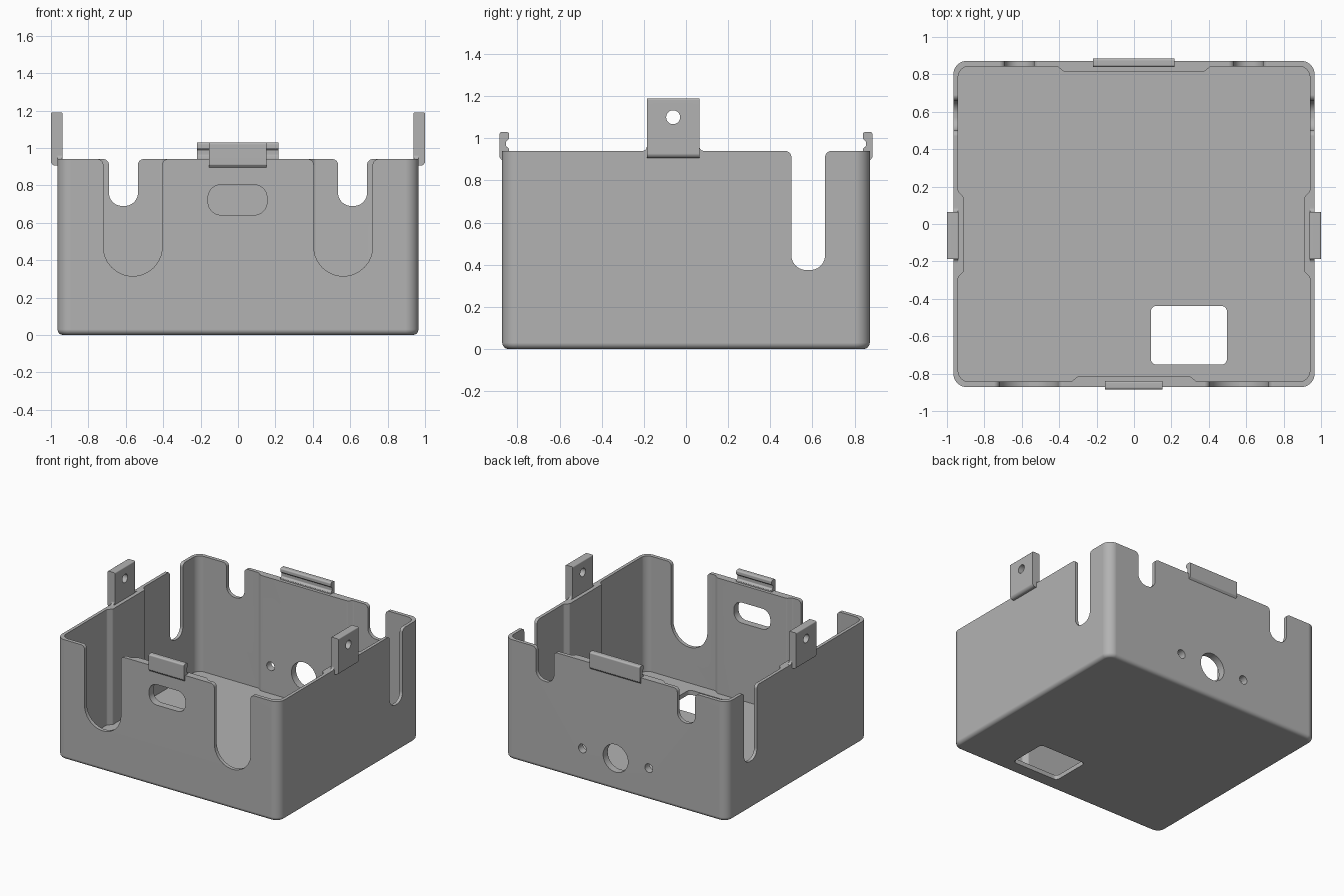
import bpy
import bmesh
import math
from mathutils import Vector

cube = bpy.data.objects.get("Cube")
if cube:
    bpy.data.objects.remove(cube, do_unlink=True)

# Single plastic material
grey = bpy.data.materials.new("grey plastic")
grey.use_nodes = True
COLOUR = (0.45, 0.45, 0.45, 1)
grey.diffuse_color = COLOUR
grey.node_tree.nodes["Principled BSDF"].inputs["Base Color"].default_value = COLOUR

HALF_X, HALF_Y, TOP = 0.965, 0.872, 0.94
FLOOR = 0.035


def rounded(corners, steps=8):
    """Outline from (u, v, radius) corners, each radius replaced by an arc."""
    points = []
    for i, (u, v, r) in enumerate(corners):
        p = Vector((u, v))
        if r == 0:
            points.append(p)
            continue
        a = (Vector(corners[i - 1][:2]) - p).normalized()
        b = (Vector(corners[(i + 1) % len(corners)][:2]) - p).normalized()
        half = a.angle(b) / 2
        centre = p + (a + b).normalized() * r / math.sin(half)
        reach = r / math.tan(half)
        start, end = p + a * reach - centre, p + b * reach - centre
        for k in range(steps + 1):
            points.append(centre + start.lerp(end, k / steps).normalized() * r)
    return points


def rect(u1, v1, u2, v2, r):
    return rounded([(u1, v1, r), (u2, v1, r), (u2, v2, r), (u1, v2, r)])


def disc(u, v, r):
    return rect(u - r, v - r, u + r, v + r, r * 0.998)


def notch(u1, u2, bottom, r, flare=0.03):
    """Open-topped slot with rounded floor and flared rim corners."""
    rim = TOP + 0.0002
    return rounded([(u1, bottom, r), (u2, bottom, r), (u2, rim, flare), (u2 + 0.06, rim, 0),
                    (u2 + 0.06, 1.1, 0), (u1 - 0.06, 1.1, 0), (u1 - 0.06, rim, 0), (u1, rim, flare)])


def prism(name, outline, axis, low, high, bottom_round=0):
    """Extrude an outline along an axis."""
    place = {"X": lambda p, w: (w, p.x, p.y),
             "Y": lambda p, w: (p.x, w, p.y),
             "Z": lambda p, w: (p.x, p.y, w)}[axis]
    bm = bmesh.new()
    base = bm.faces.new([bm.verts.new(place(p, low)) for p in outline])
    edges = list(base.edges)
    moved = bmesh.ops.extrude_face_region(bm, geom=[base], use_keep_orig=True)
    shift = Vector(place(Vector((0, 0)), high - low))
    bmesh.ops.translate(bm, vec=shift, verts=[g for g in moved["geom"] if isinstance(g, bmesh.types.BMVert)])
    bmesh.ops.recalc_face_normals(bm, faces=bm.faces)
    if bottom_round:
        bmesh.ops.bevel(bm, geom=edges, offset=bottom_round, segments=4, profile=0.5, affect="EDGES")
    mesh = bpy.data.meshes.new(name)
    bm.to_mesh(mesh)
    bm.free()
    mesh.materials.append(grey)
    obj = bpy.data.objects.new(name, mesh)
    bpy.context.collection.objects.link(obj)
    return obj


def select(obj):
    bpy.ops.object.select_all(action="DESELECT")
    obj.select_set(True)
    bpy.context.view_layer.objects.active = obj


def cut(obj, outline, axis, low, high):
    cutter = prism("cutter", outline, axis, low, high)
    cutter.hide_render = True
    mod = obj.modifiers.new("cut", "BOOLEAN")
    mod.operation, mod.solver, mod.object = "DIFFERENCE", "EXACT", cutter
    select(obj)
    bpy.ops.object.modifier_apply(modifier=mod.name)
    bpy.data.objects.remove(cutter, do_unlink=True)


def smooth(obj):
    select(obj)
    bpy.ops.object.shade_smooth_by_angle(angle=math.radians(30))
    obj.modifiers.new("flat walls", "WEIGHTED_NORMAL").keep_sharp = True


# Outer shell
shell = prism("box_shell", rect(-HALF_X, -HALF_Y, HALF_X, HALF_Y, 0.07), "Z", 0, TOP, 0.03)

# Cavity, with thicker pads in the middle of each wall
IN_X, IN_Y, PAD_X, PAD_Y, R = 0.94, 0.843, 0.908, 0.815, 0.02
cavity = rounded([
    (-IN_X, -IN_Y, 0.055), (-0.335, -IN_Y, R), (-0.3, -PAD_Y, R), (0.3, -PAD_Y, R), (0.335, -IN_Y, R),
    (IN_X, -IN_Y, 0.055), (IN_X, -0.285, R), (PAD_X, -0.25, R), (PAD_X, 0.14, R), (IN_X, 0.175, R),
    (IN_X, IN_Y, 0.055), (0.41, IN_Y, R), (0.375, PAD_Y, R), (-0.375, PAD_Y, R), (-0.41, IN_Y, R),
    (-IN_X, IN_Y, 0.055), (-IN_X, 0.175, R), (-PAD_X, 0.14, R), (-PAD_X, -0.25, R), (-IN_X, -0.285, R),
], 4)
cut(shell, cavity, "Z", FLOOR, 1.2)

# Wall notches: deep front pair, shallow back pair, side slots
for u1, u2 in ((-0.72, -0.405), (0.405, 0.72)):
    cut(shell, notch(u1, u2, 0.315, 0.157), "Y", -1, -0.75)
for u1, u2 in ((-0.69, -0.535), (0.535, 0.69)):
    cut(shell, notch(u1, u2, 0.69, 0.07), "Y", 0.75, 1)
cut(shell, notch(0.5, 0.66, 0.375, 0.07), "X", -1.1, 1.1)

# Front oblong opening, back hole with screw holes, floor window
cut(shell, rect(-0.16, 0.642, 0.155, 0.803, 0.068), "Y", -1, -0.75)
for x, r in ((0, 0.108), (-0.288, 0.034), (0.288, 0.034)):
    cut(shell, disc(x, 0.25, r), "Y", 0.75, 1)
cut(shell, rect(0.09, -0.752, 0.497, -0.438, 0.03), "Z", -0.1, 0.1)
smooth(shell)

# Snap clips on the front and back rims
CLIP = [(0.86, 0.895, 0), (0.872, 0.895, 0), (0.885, 0.91, 0.006), (0.885, 1.03, 0.012),
        (0.839, 1.03, 0.012), (0.839, 0.998, 0.006), (0.853, 0.987, 0.006), (0.853, 0.962, 0.006),
        (0.839, 0.95, 0.004), (0.839, 0.92, 0)]
for name, side, x1, x2 in (("front_clip", -1, -0.155, 0.152), ("back_clip", 1, -0.22, 0.217)):
    smooth(prism(name, rounded([(side * y, z, r) for y, z, r in CLIP], 4), "X", x1, x2))

# Screw tabs on both sides, with filleted feet on the rim
TAB = [(0.95, 0.906, 0), (1, 0.906, 0.022), (1, 1.19, 0.008), (0.937, 1.19, 0.008), (0.937, 0.92, 0)]
RIM = TOP + 0.0005
FOOT = [(-0.215, 0.93, 0), (-0.215, RIM, 0), (-0.186, RIM, 0.02), (-0.186, 0.97, 0),
        (0.064, 0.97, 0), (0.064, RIM, 0.02), (0.093, RIM, 0), (0.093, 0.93, 0)]
for name, side in (("right", -1), ("left", 1)):
    tab = prism(name + "_tab", rounded([(side * x, z, r) for x, z, r in TAB], 4), "Y", -0.186, 0.064)
    cut(tab, disc(-0.061, 1.1, 0.033), "X", -1.1, 1.1)
    smooth(tab)
    low, high = sorted((side * 0.941, side * 0.964))
    smooth(prism(name + "_tab_foot", rounded(FOOT, 4), "X", low, high))
